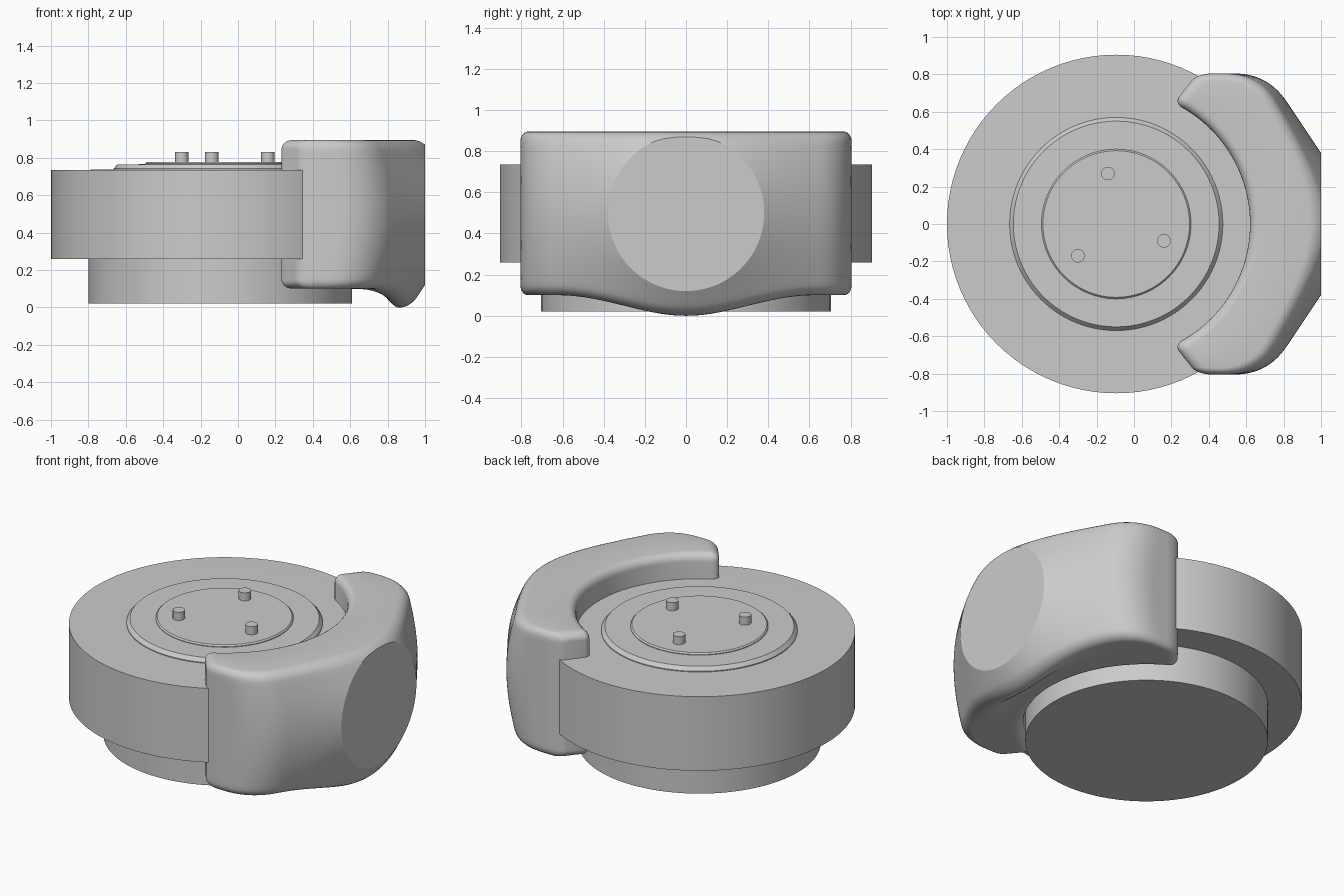
import bpy, bmesh
from math import sin, cos, pi, radians, hypot, sqrt, asin

if "Cube" in bpy.data.objects:
    bpy.data.objects.remove(bpy.data.objects["Cube"])

CX = -0.095  # shared axis of the round parts


def finish(name, bm, loc=(0, 0, 0), angle=30):
    bmesh.ops.recalc_face_normals(bm, faces=bm.faces)
    me = bpy.data.meshes.new(name)
    bm.to_mesh(me)
    bm.free()
    ob = bpy.data.objects.new(name, me)
    ob.location = loc
    bpy.context.collection.objects.link(ob)
    bpy.ops.object.select_all(action='DESELECT')
    ob.select_set(True)
    bpy.context.view_layer.objects.active = ob
    bpy.ops.object.shade_smooth_by_angle(angle=radians(angle))
    return ob


def skin(bm, rings, closed):
    n = len(rings[0])
    pairs = list(zip(rings, rings[1:])) + ([(rings[-1], rings[0])] if closed else [])
    for a, b in pairs:
        for i in range(n):
            j = (i + 1) % n
            bm.faces.new((a[i], a[j], b[j], b[i]))
    if not closed:
        bm.faces.new(rings[0])
        bm.faces.new(rings[-1])


def lathe(name, profile, x=CX, y=0, seg=96):
    bm = bmesh.new()
    rings = [[bm.verts.new((r * cos(2 * pi * i / seg), r * sin(2 * pi * i / seg), z))
              for i in range(seg)] for r, z in profile]
    skin(bm, rings, False)
    return finish(name, bm, (x, y, 0), 20)


# Round parts
lathe("lower_base", [(0.705, 0.02), (0.705, 0.27)])
lathe("main_disc", [(0.905, 0.26), (0.905, 0.735), (0.5, 0.737)])
lathe("raised_ring", [(0.57, 0.70), (0.57, 0.742), (0.55, 0.765), (0.3, 0.766)])
lathe("center_plate", [(0.40, 0.74), (0.40, 0.77), (0.392, 0.778)])
for k, (px, py) in enumerate([(-0.14, 0.27), (-0.30, -0.17), (0.16, -0.09)]):
    lathe("pin_%d" % (k + 1), [(0.036, 0.75), (0.036, 0.83)], px, py, 32)


# Housing: curved block, conical outside blending into flat sides
def outside(x, y, z):
    cone = (x - 1 + 0.67 * (hypot(y, z - 0.5) - 0.38)) / 1.2
    side = abs(y) - 0.805
    h = max(0.15 - abs(cone - side), 0) / 0.15
    return max(cone, side) + h * h * 0.15 / 4


def reach(ox, oy, dx, dy, z):
    lo, hi = 0.0, 0.9
    for _ in range(30):
        m = (lo + hi) / 2
        if outside(ox + dx * m, oy + dy * m, z) > 0:
            hi = m
        else:
            lo = m
    return lo


def smooth(t):
    t = min(max(t, 0), 1)
    return t * t * (3 - 2 * t)


def section(th, inset):
    ox, oy = CX + 0.715 * cos(th), 0.715 * sin(th)
    dx, dy = cos(th * 0.8), sin(th * 0.8)
    r = max(0.05 - inset, 0.006)
    out = lambda z: reach(ox, oy, dx, dy, z) - inset
    # belly dips below the outer edge in the middle
    yo = min(abs(oy + dy * out(0.1)), 0.65)
    dip = 0.05 * (1 + cos(pi * yo / 0.65))
    top, zi = 0.895 - inset, 0.1 + inset
    zo = zi - dip
    q = [i / 5 * pi / 2 for i in range(6)]
    p = [(inset, zi + r), (inset, (zi + top) / 2)]
    p += [(inset + r * (1 - cos(a)), top - r + r * sin(a)) for a in q]
    for a in reversed(q):
        z = top - r + r * sin(a)
        p.append((out(z) - r * (1 - cos(a)), z))
    z0, z1 = top - r, zo + r
    p += [(out(z0 + (z1 - z0) * i / 28), z0 + (z1 - z0) * i / 28) for i in range(1, 28)]
    for a in q:
        z = zo + r - r * sin(a)
        p.append((out(z) - r * (1 - cos(a)), z))
    ue, ui = p[-1][0], inset + r
    for i in range(1, 14):
        f = 1 - i / 14
        p.append((ui + (ue - ui) * f, zi - dip * smooth((f - 0.3) / 0.65)))
    p += [(inset + r * (1 - cos(a)), zi + r - r * sin(a)) for a in reversed(q[1:])]
    return [(ox + dx * u, oy + dy * u, z) for u, z in p]


tmax, rad = radians(64.5), 0.05
tin = tmax - rad / 0.715
stations = [(tin * i / 50, 0) for i in range(-50, 51)]
ends = [(tin + (tmax - tin) * sin(a), rad * 0.9 * (1 - cos(a)))
        for a in [i / 6 * pi / 2 for i in range(1, 7)]]
stations = [(-t, e) for t, e in reversed(ends)] + stations + ends
bm = bmesh.new()
skin(bm, [[bm.verts.new(c) for c in section(t, e)] for t, e in stations], False)
# Flat round face on the outer end
bmesh.ops.bisect_plane(bm, geom=bm.verts[:] + bm.edges[:] + bm.faces[:], dist=1e-5,
                       plane_co=(1, 0, 0), plane_no=(1, 0, 0), clear_outer=True)
bmesh.ops.holes_fill(bm, edges=[e for e in bm.edges if e.is_boundary], sides=0)
finish("housing", bm, angle=28)
